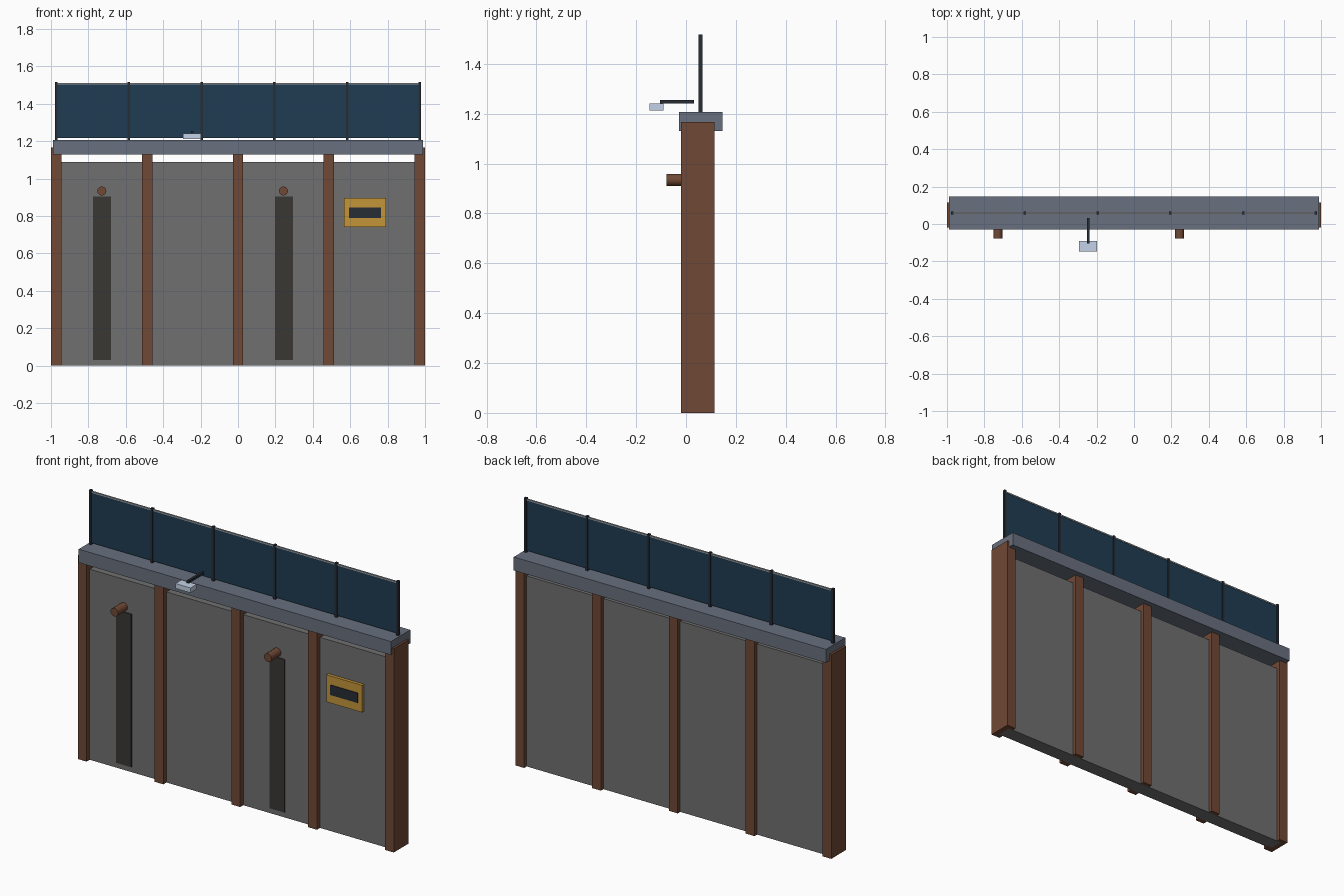
import bpy
from math import radians

if "Cube" in bpy.data.objects:
    bpy.data.objects.remove(bpy.data.objects["Cube"])


def material(name, r, g, b):
    m = bpy.data.materials.new(name)
    m.diffuse_color = (r, g, b, 1)
    m.use_nodes = True
    m.node_tree.nodes["Principled BSDF"].inputs["Base Color"].default_value = m.diffuse_color
    return m


concrete = material("concrete", 0.16, 0.16, 0.16)
stain = material("dark_stain", 0.04, 0.038, 0.034)
rust = material("rusty_steel", 0.16, 0.065, 0.035)
cap_mat = material("blue_grey_cap", 0.14, 0.16, 0.21)
glass = material("dark_blue_screen", 0.014, 0.045, 0.085)
dark = material("dark_metal", 0.02, 0.026, 0.036)
pale = material("pale_metal", 0.55, 0.65, 0.8)
rail_mat = material("grey_rail", 0.3, 0.32, 0.34)
yellow = material("yellow_sign", 0.55, 0.3, 0.04)


def box(name, x, y, z, mat):
    """Box from (min, max) ranges on each axis."""
    bpy.ops.mesh.primitive_cube_add(
        size=1, location=[sum(r) / 2 for r in (x, y, z)])
    o = bpy.context.object
    o.name = name
    o.scale = [r[1] - r[0] for r in (x, y, z)]
    bpy.ops.object.transform_apply(location=False, rotation=False, scale=True)
    o.data.materials.append(mat)
    return o


def around(c, w):
    return (c - w / 2, c + w / 2)


# Wall panel, steel posts and cap beam
box("wall_panel", (-0.97, 0.97), (0.008, 0.092), (0, 1.09), concrete)
for i in range(5):
    box(f"wall_post_{i}", around(-0.972 + i * 0.486, 0.056),
        (-0.02, 0.115), (0, 1.166), rust)
box("cap_beam", (-0.988, 0.988), (-0.029, 0.146), (1.13, 1.207), cap_mat)

# Drain pipes with the stains below them
for i, x in enumerate((-0.728, 0.243)):
    bpy.ops.mesh.primitive_cylinder_add(
        vertices=16, radius=0.024, depth=0.108,
        location=(x, -0.024, 0.934), rotation=(radians(90), 0, 0))
    pipe = bpy.context.object
    pipe.name = f"drain_pipe_{i}"
    pipe.data.materials.append(rust)
    bpy.ops.object.shade_smooth_by_angle()
    box(f"water_stain_{i}", around(x + 0.002, 0.096), (0.003, 0.012),
        (0.03, 0.905), stain)

# Screen fence on top
box("fence_screen", (-0.97, 0.97), (0.055, 0.061), (1.217, 1.505), glass)
box("fence_top_rail", (-0.97, 0.97), (0.053, 0.063), (1.504, 1.512), rail_mat)
for i in range(6):
    box(f"fence_post_{i}", around(-0.972 + i * 0.3888, 0.014),
        around(0.058, 0.016), (1.2, 1.518), dark)

# Lamp on its arm
box("lamp_arm", around(-0.245, 0.014), (-0.105, 0.032), (1.24, 1.254), dark)
box("lamp_head", around(-0.246, 0.096), (-0.146, -0.091), (1.213, 1.241), pale)

# Sign plate with a dark inset
box("sign_plate", (0.566, 0.792), (-0.01, 0.012), (0.742, 0.897), yellow)
box("sign_inset", (0.593, 0.765), (-0.014, 0.0), (0.79, 0.847), dark)
